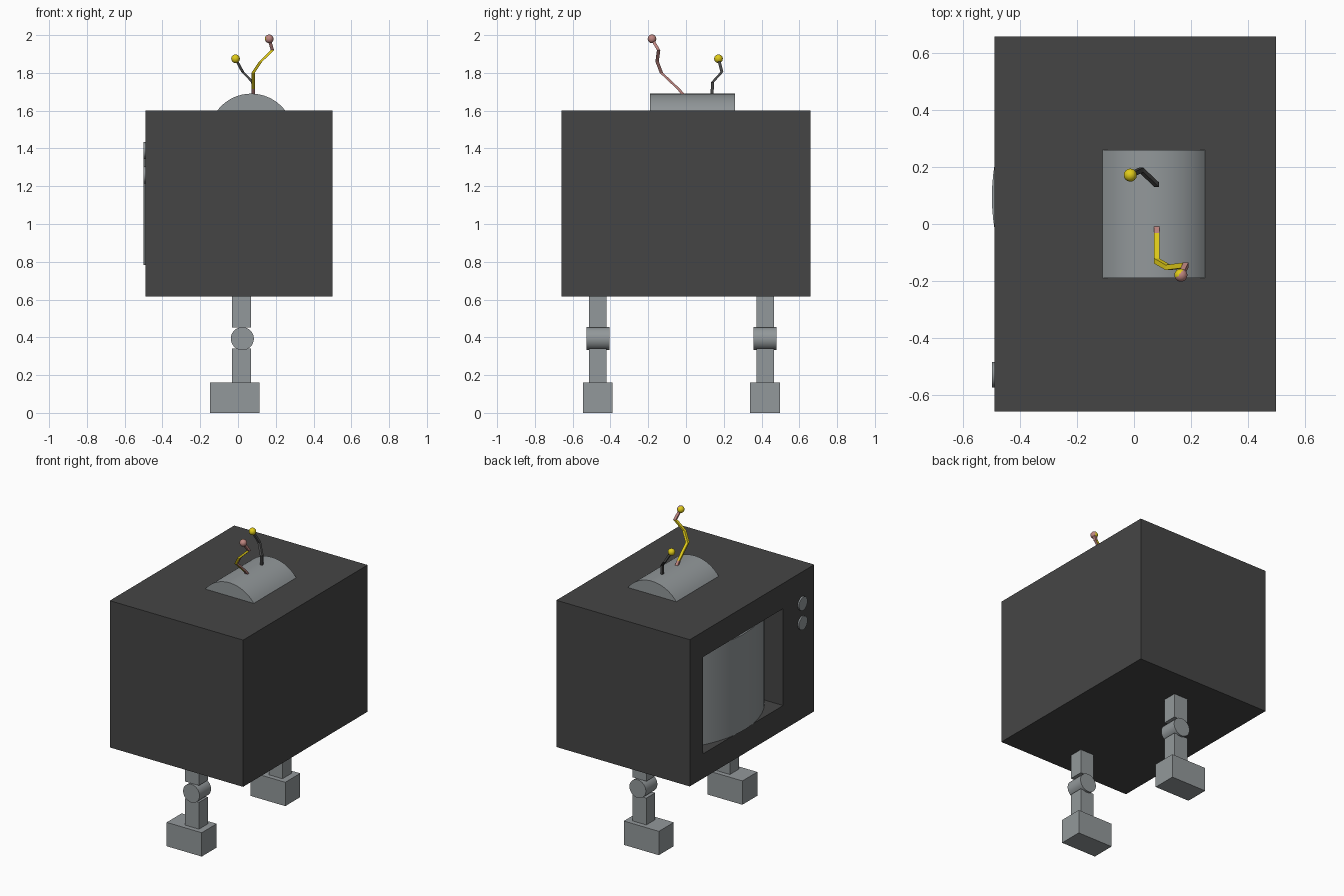
import bpy, bmesh, math
from mathutils import Vector, Matrix

if "Cube" in bpy.data.objects:
    bpy.data.objects.remove(bpy.data.objects["Cube"])


def material(name, rgb):
    m = bpy.data.materials.new(name)
    m.diffuse_color = (*rgb, 1)
    m.use_nodes = True
    m.node_tree.nodes["Principled BSDF"].inputs["Base Color"].default_value = m.diffuse_color
    return m


DARK = material("charcoal", (0.06, 0.06, 0.06))
GREY = material("metal grey", (0.29, 0.315, 0.325))
YELLOW = material("yellow", (0.75, 0.60, 0.01))
PINK = material("dusty pink", (0.52, 0.24, 0.22))


def finish(name, bm, mats, smooth=False):
    bmesh.ops.recalc_face_normals(bm, faces=bm.faces[:])
    me = bpy.data.meshes.new(name)
    bm.to_mesh(me)
    bm.free()
    ob = bpy.data.objects.new(name, me)
    bpy.context.collection.objects.link(ob)
    for m in mats:
        me.materials.append(m)
    if smooth:
        bpy.ops.object.select_all(action='DESELECT')
        ob.select_set(True)
        bpy.context.view_layer.objects.active = ob
        bpy.ops.object.shade_smooth_by_angle(angle=math.radians(40))
    return ob


def box_mesh(x, y, z):
    bm = bmesh.new()
    bmesh.ops.create_cube(bm, size=1)
    for v in bm.verts:
        v.co = [r[0] if c < 0 else r[1] for c, r in zip(v.co, (x, y, z))]
    return bm


def box(name, x, y, z, mat):
    return finish(name, box_mesh(x, y, z), [mat])


def cylinder(name, center, radius, depth, axis, mat, sides=32):
    bm = bmesh.new()
    rot = Matrix.Rotation(math.pi / 2, 4, 'X' if axis == 'Y' else 'Y')
    bmesh.ops.create_cone(bm, cap_ends=True, segments=sides, radius1=radius,
                          radius2=radius, depth=depth,
                          matrix=Matrix.Translation(center) @ rot)
    return finish(name, bm, [mat], True)


def prism(name, profile, offset, mat):
    """Closed profile extruded along an offset."""
    bm = bmesh.new()
    f = bm.faces.new([bm.verts.new(p) for p in profile])
    r = bmesh.ops.extrude_face_region(bm, geom=[f])
    bmesh.ops.translate(bm, vec=offset,
                        verts=[g for g in r['geom'] if isinstance(g, bmesh.types.BMVert)])
    return finish(name, bm, [mat], True)


# Cabinet with a deep screen opening in its -x side
bm = box_mesh((-0.49, 0.5), (-0.66, 0.66), (0.615, 1.6))
bm.normal_update()
face = min(bm.faces, key=lambda f: f.calc_center_median().x)
bmesh.ops.inset_individual(bm, faces=[face], thickness=0.1)
for v in face.verts:
    v.co.y = 0.52 if v.co.y > 0 else -0.33
    v.co.z = 1.43 if v.co.z > 1.1 else 0.78
back = bmesh.ops.extrude_discrete_faces(bm, faces=[face])['faces'][0]
bmesh.ops.translate(bm, vec=(0.25, 0, 0), verts=back.verts[:])
finish("cabinet", bm, [DARK])

# Bulging screen: arc about a vertical axis
R, half, steps = 0.68, 0.424, 24
a = math.asin(half / R)
arc = [(-0.50 + R - R * math.cos(t), 0.095 + R * math.sin(t), 0.782)
       for t in (a * (2 * i / steps - 1) for i in range(steps + 1))]
arc += [(-0.25, 0.519, 0.782), (-0.25, -0.329, 0.782)]
prism("screen", arc, (0, 0, 0.646), GREY)

# Rounded antenna base on the roof
r = 0.225
b = math.acos((r - 0.09) / r)
dome = [(0.07 + r * math.sin(t), -0.19, 1.69 - r + r * math.cos(t))
        for t in (b * (2 * i / steps - 1) for i in range(steps + 1))]
prism("antenna_base", dome, (0, 0.45, 0), GREY)

# Tuning knobs
for i, z in enumerate((1.39, 1.26)):
    cylinder(f"knob_{i + 1}", (-0.49, -0.53, z), 0.045, 0.02, 'X', GREY)

# Two legs with round knees and block feet
for side, y in (("front", -0.467), ("back", 0.419)):
    box(f"{side}_foot", (-0.147, 0.113), (y - 0.079, y + 0.079), (0, 0.16), GREY)
    box(f"{side}_shin", (-0.032, 0.07), (y - 0.047, y + 0.047), (0.16, 0.34), GREY)
    cylinder(f"{side}_knee", (0.023, y, 0.393), 0.061, 0.122, 'Y', GREY)
    box(f"{side}_thigh", (-0.032, 0.07), (y - 0.047, y + 0.047), (0.453, 0.62), GREY)


def stem(name, points, w, mats, rule):
    """Square stem swept through points; rule picks a colour per face."""
    bm = bmesh.new()
    rings = [[bm.verts.new((x + sx * w, y + sy * w, z))
              for sx, sy in ((-1, -1), (1, -1), (1, 1), (-1, 1))] for x, y, z in points]
    for lo, hi in zip(rings, rings[1:]):
        for i in range(4):
            j = (i + 1) % 4
            bm.faces.new((lo[i], lo[j], hi[j], hi[i]))
    bm.faces.new(rings[0])
    bm.faces.new(rings[-1])
    bmesh.ops.recalc_face_normals(bm, faces=bm.faces[:])
    for f in bm.faces:
        f.material_index = rule(f)
    finish(name, bm, mats)


def ball(name, center, mats, rule):
    bm = bmesh.new()
    bmesh.ops.create_uvsphere(bm, u_segments=16, v_segments=10, radius=0.023,
                              matrix=Matrix.Translation(center))
    bm.normal_update()
    for f in bm.faces:
        f.material_index = rule(f)
    finish(name, bm, mats, True)


# Tall crooked antenna: yellow, with pink root, tip and +x side
tall = [(0.08, -0.01, 1.68), (0.08, -0.04, 1.715), (0.08, -0.13, 1.80),
        (0.12, -0.153, 1.86), (0.182, -0.145, 1.92), (0.165, -0.18, 1.98)]
stem("tall_antenna", tall, 0.009, [YELLOW, PINK],
     lambda f: int(f.normal.x > 0.6 or f.calc_center_median().z < 1.71
                   or f.calc_center_median().z > 1.93))
ball("tall_antenna_tip", tall[-1], [PINK, YELLOW],
     lambda f: int(f.normal.dot(Vector((-0.8, 0.6, 0))) > 0.3))

# Short antenna: dark stem, yellow tip
short = [(0.08, 0.138, 1.68), (0.078, 0.14, 1.75), (0.025, 0.19, 1.805),
         (-0.013, 0.172, 1.875)]
stem("short_antenna", short, 0.008, [DARK], lambda f: 0)
ball("short_antenna_tip", short[-1], [YELLOW], lambda f: 0)
